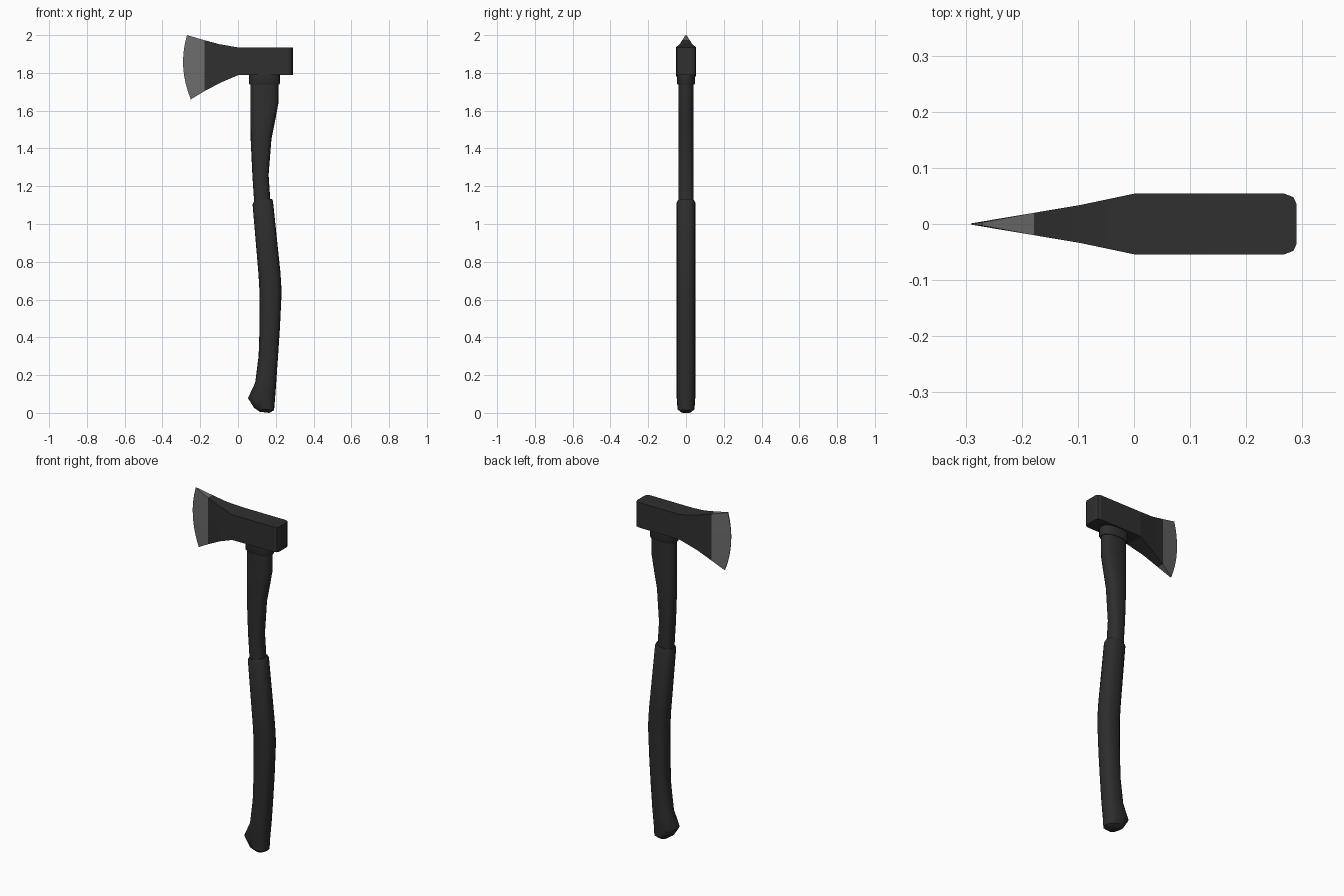
import bpy, bmesh, math
from mathutils import Vector

if "Cube" in bpy.data.objects:
    bpy.data.objects.remove(bpy.data.objects["Cube"])


def material(name, v):
    m = bpy.data.materials.new(name)
    m.diffuse_color = (v, v, v, 1)
    m.use_nodes = True
    m.node_tree.nodes["Principled BSDF"].inputs["Base Color"].default_value = m.diffuse_color
    return m


head_mat = material("dark steel", 0.029)
edge_mat = material("bare steel edge", 0.15)
handle_mat = material("black handle", 0.027)
grip_mat = material("black grip rubber", 0.026)


def finish(bm, name, mats, smooth):
    bmesh.ops.recalc_face_normals(bm, faces=bm.faces)
    me = bpy.data.meshes.new(name)
    bm.to_mesh(me)
    bm.free()
    ob = bpy.data.objects.new(name, me)
    bpy.context.collection.objects.link(ob)
    for m in mats:
        me.materials.append(m)
    if smooth:
        bpy.ops.object.select_all(action='DESELECT')
        ob.select_set(True)
        bpy.context.view_layer.objects.active = ob
        bpy.ops.object.shade_smooth_by_angle(angle=math.radians(smooth))
    return ob


def loft(name, rings, mat, sides=20, power=0.8):
    """Rounded tube; each ring is (left x, left z, right x, right z, half depth)."""
    bm = bmesh.new()
    loops = []
    for lx, lz, rx, rz, d in rings:
        a, b = Vector((lx, 0, lz)), Vector((rx, 0, rz))
        mid, half = (a + b) / 2, (b - a) / 2
        loop = []
        for i in range(sides):
            t = 2 * math.pi * i / sides
            c, s = math.cos(t), math.sin(t)
            c = math.copysign(abs(c) ** power, c)
            s = math.copysign(abs(s) ** power, s)
            loop.append(bm.verts.new(mid + half * c + Vector((0, d * s, 0))))
        loops.append(loop)
    for p, q in zip(loops, loops[1:]):
        for i in range(sides):
            j = (i + 1) % sides
            bm.faces.new((p[i], p[j], q[j], q[i]))
    bm.faces.new(loops[0])
    bm.faces.new(loops[-1])
    return finish(bm, name, [mat], 40)


# Axe head: columns of (top x, z), (bottom x, z), half thickness, bulge of edge
columns = [
    ((0.29, 1.935), (0.29, 1.79), 0.035, 0),
    ((0.284, 1.935), (0.284, 1.79), 0.048, 0),
    ((0.268, 1.935), (0.268, 1.79), 0.054, 0),
    ((0.0, 1.935), (0.0, 1.788), 0.054, 0),
    ((-0.095, 1.951), (-0.095, 1.747), 0.034, 0),
    ((-0.178, 1.973), (-0.178, 1.703), 0.020, 0),
    ((-0.27, 2.0), (-0.25, 1.66), 0.003, 0.030),
]
ROWS = 8
bm = bmesh.new()
grids = []
for side in (-1, 1):
    grid = []
    for top, bottom, d, bulge in columns:
        col = []
        for r in range(ROWS + 1):
            t = r / ROWS
            x = top[0] + (bottom[0] - top[0]) * t - bulge * 4 * t * (1 - t)
            z = top[1] + (bottom[1] - top[1]) * t
            # cutting edge thins towards its most forward point
            y = d * (1 - 0.7 * 4 * t * (1 - t)) if bulge else d
            col.append(bm.verts.new((x, side * y, z)))
        grid.append(col)
    grids.append(grid)
A, B = grids
last = len(columns) - 1
for c in range(last):
    mi = 1 if c == last - 1 else 0
    faces = []
    for g in grids:
        for r in range(ROWS):
            faces.append(bm.faces.new((g[c][r], g[c + 1][r], g[c + 1][r + 1], g[c][r + 1])))
    for r in (0, ROWS):
        faces.append(bm.faces.new((A[c][r], A[c + 1][r], B[c + 1][r], B[c][r])))
    for f in faces:
        f.material_index = mi
for c in (0, last):
    for r in range(ROWS):
        f = bm.faces.new((A[c][r], A[c][r + 1], B[c][r + 1], B[c][r]))
        f.material_index = 1 if c else 0
finish(bm, "axe_head", [head_mat, edge_mat], 10)

# Collar under the head
loft("head_collar", [
    (0.062, 1.738, 0.218, 1.738, 0.044),
    (0.057, 1.745, 0.222, 1.745, 0.048),
    (0.057, 1.80, 0.222, 1.80, 0.048),
], head_mat)

# Upper shaft
loft("shaft", [
    (0.088, 1.05, 0.175, 1.06, 0.040),
    (0.084, 1.14, 0.170, 1.14, 0.040),
    (0.076, 1.26, 0.162, 1.26, 0.040),
    (0.067, 1.45, 0.177, 1.45, 0.040),
    (0.066, 1.56, 0.199, 1.56, 0.041),
    (0.066, 1.64, 0.214, 1.64, 0.041),
    (0.066, 1.80, 0.214, 1.80, 0.041),
], handle_mat)

# Lower grip with flared, rounded butt
loft("grip", [
    (0.115, 0.006, 0.165, 0.0, 0.026),
    (0.085, 0.027, 0.191, 0.014, 0.045),
    (0.053, 0.078, 0.196, 0.075, 0.049),
    (0.091, 0.16, 0.203, 0.17, 0.049),
    (0.109, 0.30, 0.212, 0.30, 0.049),
    (0.114, 0.45, 0.222, 0.45, 0.049),
    (0.114, 0.64, 0.231, 0.64, 0.049),
    (0.108, 0.74, 0.225, 0.74, 0.049),
    (0.077, 1.105, 0.185, 1.122, 0.049),
    (0.082, 1.115, 0.179, 1.133, 0.044),
], grip_mat)
